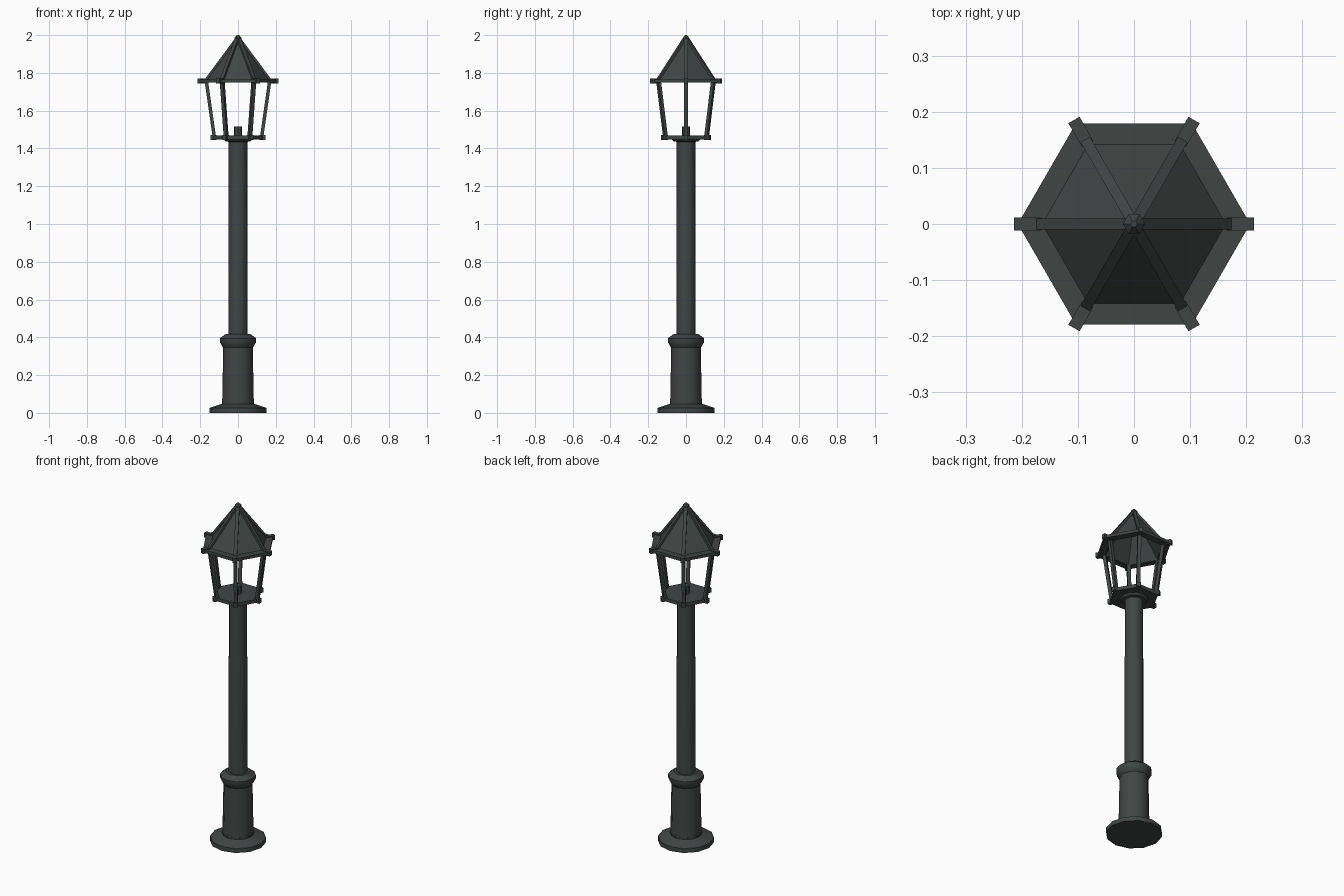
import bpy, bmesh, math
from mathutils import Vector, Matrix

if "Cube" in bpy.data.objects:
    bpy.data.objects.remove(bpy.data.objects["Cube"])

iron = bpy.data.materials.new("dark_iron")
iron.diffuse_color = (0.05, 0.062, 0.059, 1)
iron.use_nodes = True
iron.node_tree.nodes["Principled BSDF"].inputs["Base Color"].default_value = iron.diffuse_color


def finish(name, bm, smooth=False):
    bmesh.ops.recalc_face_normals(bm, faces=bm.faces)
    me = bpy.data.meshes.new(name)
    bm.to_mesh(me)
    bm.free()
    me.materials.append(iron)
    ob = bpy.data.objects.new(name, me)
    bpy.context.collection.objects.link(ob)
    if smooth:
        bpy.context.view_layer.objects.active = ob
        bpy.ops.object.select_all(action='DESELECT')
        ob.select_set(True)
        bpy.ops.object.shade_smooth_by_angle(angle=math.radians(34))
    return ob


def lathe(name, profile, sides, smooth=False, closed=False):
    """Revolve (radius, z) points; a closed profile makes a ring or shell."""
    bm = bmesh.new()
    rings = [[bm.verts.new((r * math.cos(2 * math.pi * i / sides),
                            r * math.sin(2 * math.pi * i / sides), z))
              for i in range(sides)] for r, z in profile]
    pairs = list(zip(rings, rings[1:]))
    if closed:
        pairs.append((rings[-1], rings[0]))
    else:
        bm.faces.new(rings[0])
        bm.faces.new(rings[-1])
    for a, b in pairs:
        for i in range(sides):
            j = (i + 1) % sides
            bm.faces.new((a[i], a[j], b[j], b[i]))
    return finish(name, bm, smooth)


def radial_bars(name, start, end, width, depth):
    """Six bars, one per hexagon corner, from (radius, z) to (radius, z)."""
    bm = bmesh.new()
    a, b = Vector((start[0], 0, start[1])), Vector((end[0], 0, end[1]))
    along = (b - a).normalized()
    side = Vector((0, 1, 0))
    up = along.cross(side)
    basis = Matrix((up * depth, side * width, along * (b - a).length)).transposed()
    place = Matrix.Translation((a + b) / 2) @ basis.to_4x4()
    for k in range(6):
        bmesh.ops.create_cube(bm, size=1,
                              matrix=Matrix.Rotation(k * math.pi / 3, 4, 'Z') @ place)
    return finish(name, bm)


# Foot, pedestal and collar
lathe("foot", [(0.151, 0), (0.151, 0.026), (0.085, 0.048), (0.085, 0.055)], 12, True)
lathe("pedestal", [(0.084, 0.045), (0.078, 0.355)], 12, True)
lathe("collar", [(0.078, 0.345), (0.085, 0.355), (0.096, 0.375), (0.096, 0.395),
                 (0.066, 0.417), (0.05, 0.417)], 12, True)

# Pole
lathe("pole", [(0.051, 0.4), (0.051, 1.08), (0.049, 1.10), (0.049, 1.445)], 12, True)

# Lantern floor with corner blocks, and lamp socket
lathe("lantern_neck", [(0.05, 1.435), (0.065, 1.437), (0.08, 1.452)], 12, True)
lathe("lantern_floor", [(0.135, 1.448), (0.135, 1.468)], 6)
radial_bars("floor_corners", (0.115, 1.459), (0.146, 1.459), 0.022, 0.026)
lathe("lamp_socket", [(0.021, 1.465), (0.021, 1.515)], 8, True)

# Leaning corner posts
radial_bars("lantern_posts", (0.126, 1.465), (0.167, 1.752), 0.02, 0.018)

# Flat eave ring with corner blocks
lathe("roof_eave", [(0.207, 1.748), (0.207, 1.765), (0.16, 1.765), (0.16, 1.748)],
      6, closed=True)
radial_bars("eave_corners", (0.165, 1.757), (0.214, 1.757), 0.023, 0.026)

# Hollow hexagonal roof, hip ribs and finial
lathe("roof", [(0.171, 1.755), (0.008, 1.978), (0.002, 1.970), (0.16, 1.755)],
      6, closed=True)
radial_bars("roof_ribs", (0.172, 1.762), (0.010, 1.980), 0.019, 0.012)
lathe("finial", [(0.010, 1.965), (0.020, 1.985), (0.006, 2.0)], 6)
